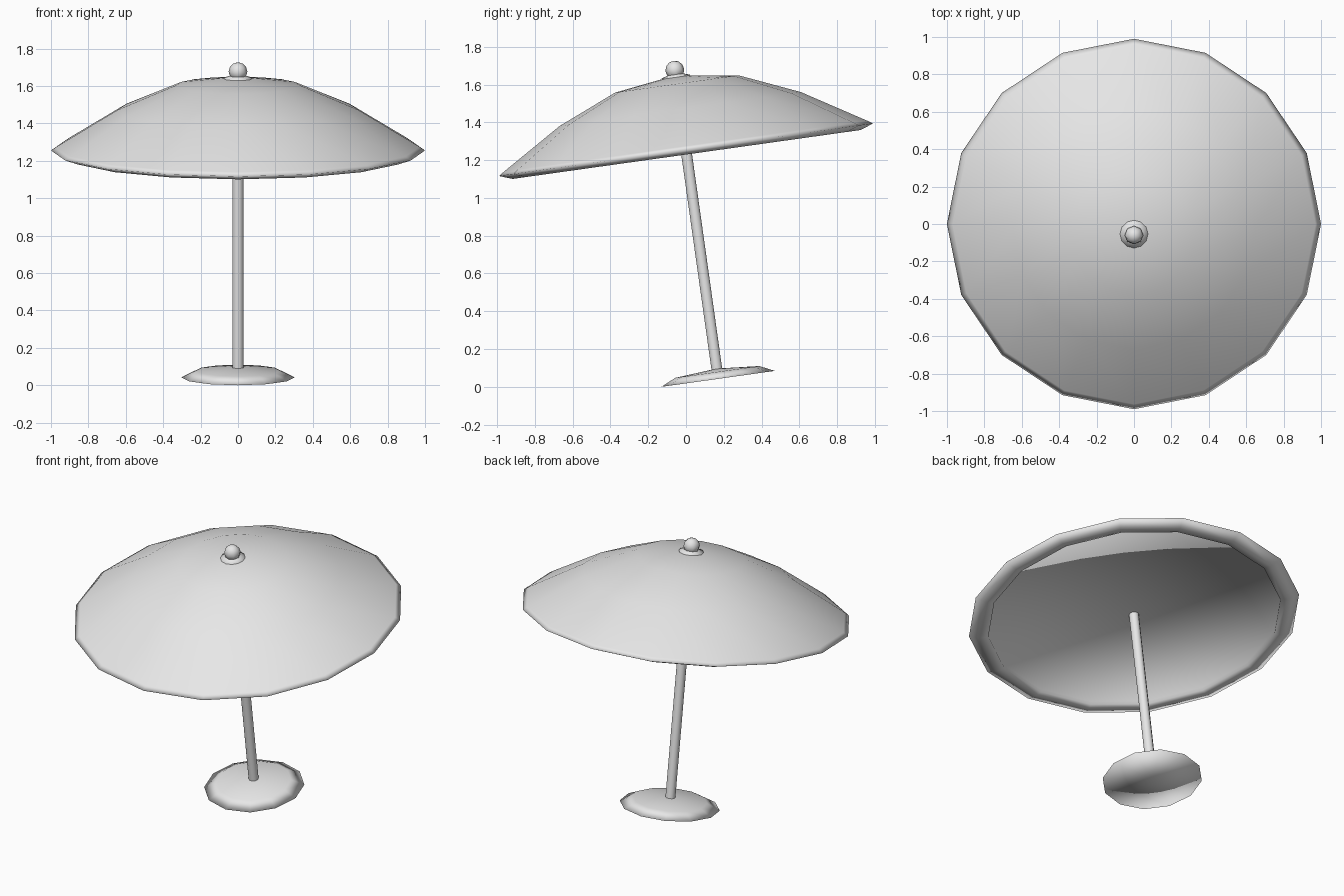
import bpy, bmesh, math
from mathutils import Matrix

if "Cube" in bpy.data.objects:
    bpy.data.objects.remove(bpy.data.objects["Cube"])

grey = bpy.data.materials.new("light grey")
grey.diffuse_color = (0.8, 0.8, 0.8, 1)
grey.use_nodes = True
grey.node_tree.nodes["Principled BSDF"].inputs["Base Color"].default_value = grey.diffuse_color

# Everything leans about x; local origin is the centre of the canopy rim
LEAN = Matrix.Translation((0, 0, 1.255)) @ Matrix.Rotation(math.radians(8), 4, 'X')


def finish(name, bm):
    bmesh.ops.recalc_face_normals(bm, faces=bm.faces)
    bm.transform(LEAN)
    for f in bm.faces:
        f.smooth = True
    me = bpy.data.meshes.new(name)
    bm.to_mesh(me)
    bm.free()
    me.materials.append(grey)
    ob = bpy.data.objects.new(name, me)
    bpy.context.collection.objects.link(ob)
    return ob


def lathe(name, profile, sides, offset=0.0):
    """Turn (radius, height) points about the z axis; radius 0 makes a pole."""
    bm = bmesh.new()
    rings = []
    for r, h in profile:
        if r == 0:
            rings.append([bm.verts.new((0, 0, h + offset))] * sides)
        else:
            rings.append([bm.verts.new((r * math.cos(2 * math.pi * i / sides),
                                        r * math.sin(2 * math.pi * i / sides),
                                        h + offset)) for i in range(sides)])
    for a, b in zip(rings, rings[1:]):
        for i in range(sides):
            j = (i + 1) % sides
            corners = list(dict.fromkeys((a[i], a[j], b[j], b[i])))
            bm.faces.new(corners)
    return finish(name, bm)


# Canopy: domed top, bevelled rim, lip and shallow recessed underside
lathe("canopy", [(0, 0.398), (0.33, 0.352), (0.645, 0.218), (0.97, 0.02),
                 (1.0, 0.0), (0.93, -0.025), (0.885, -0.022),
                 (0.885, 0.0), (0, 0.005)], 16)

# Pole
lathe("pole", [(0.03, -1.2), (0.03, 0.4)], 10)

# Foot: low dome with a flat underside
lathe("foot", [(0, 0.055), (0.225, 0.037), (0.303, 0.0), (0, 0.0)], 12, -1.225)

# Collar around the tip
lathe("collar", [(0, 0.408), (0.03, 0.406), (0.075, 0.392), (0.075, 0.384)], 12)

# Ball on the tip
bm = bmesh.new()
bmesh.ops.create_uvsphere(bm, u_segments=8, v_segments=6, radius=0.05,
                          matrix=Matrix.Translation((0, 0, 0.426)))
finish("finial", bm)
